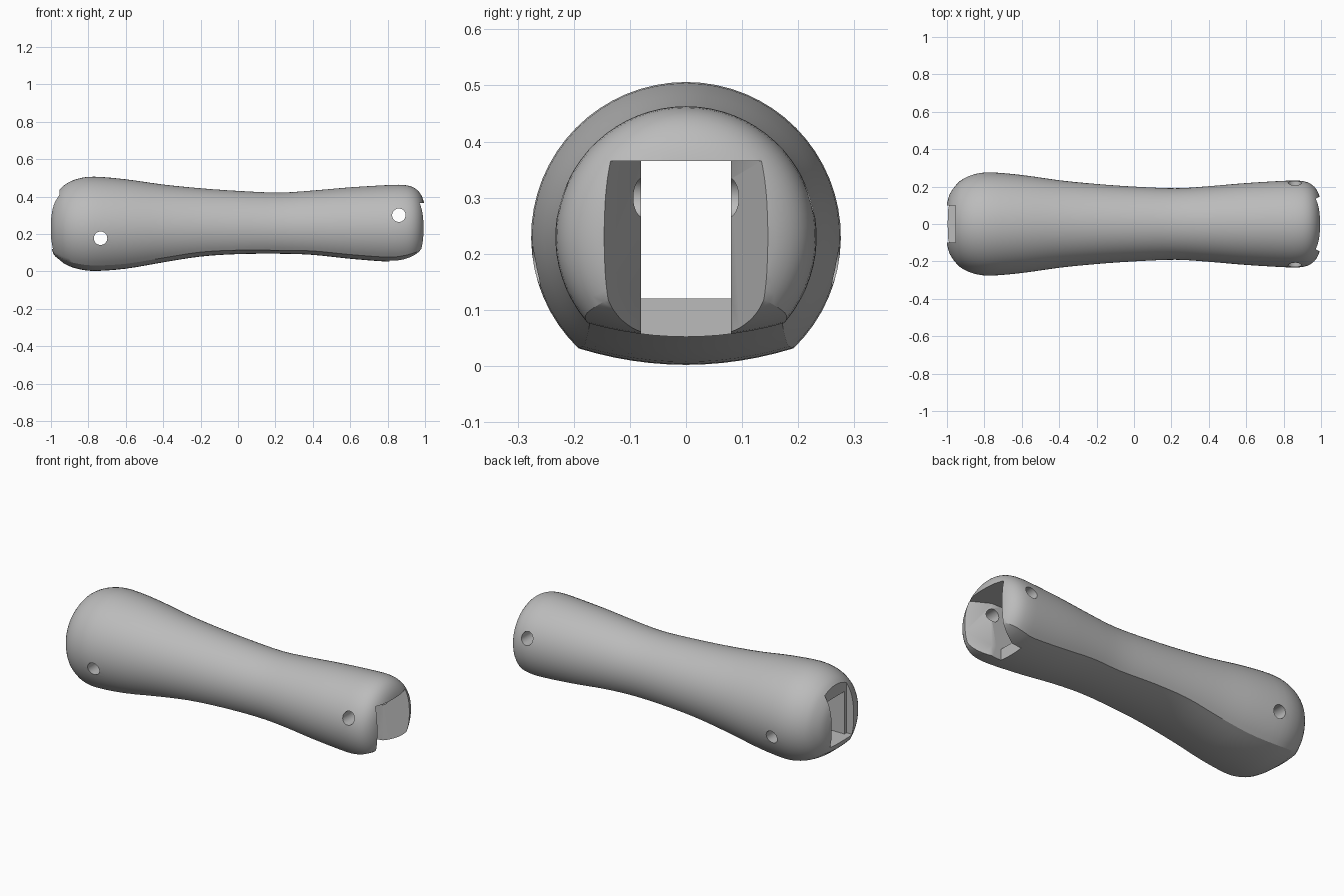
import bpy, bmesh, math

if "Cube" in bpy.data.objects:
    bpy.data.objects.remove(bpy.data.objects["Cube"])

grey = bpy.data.materials.new("plain grey")
grey.use_nodes = True
COLOUR = (0.5, 0.5, 0.5, 1)
grey.diffuse_color = COLOUR
grey.node_tree.nodes["Principled BSDF"].inputs["Base Color"].default_value = COLOUR

AXIS = 0.23      # height of the grip axis
CROWN = 0.8      # curvature of the flattened underside

# Stations along the grip: x, radius, height of the underside
STATIONS = [
    (-1, .11, .135), (-.985, .16, .09), (-.955, .205, .062), (-.92, .237, .036),
    (-.86, .264, .014), (-.77, .276, .002), (-.6, .262, .014), (-.4, .234, .048),
    (-.2, .214, .079), (0, .2, .092), (.22, .191, .094), (.4, .202, .088),
    (.6, .219, .067), (.8, .231, .052), (.88, .232, .057), (.93, .222, .07),
    (.965, .198, .089), (.988, .16, .115), (1, .11, .14),
]


def catmull(p0, p1, p2, p3, t):
    return tuple(.5 * (2*b + (c - a)*t + (2*a - 5*b + 4*c - d)*t*t + (3*b - a - 3*c + d)*t**3)
                 for a, b, c, d in zip(p0, p1, p2, p3))


def smooth_stations(points, steps):
    padded = [points[0]] + points + [points[-1]]
    out = []
    for i in range(len(points) - 1):
        out += [catmull(*padded[i:i + 4], s / steps) for s in range(steps)]
    return out + [points[-1]]


def section(x, r, base, upper=48, lower=12):
    """Round section whose underside is a shallow arc meeting it at two edges."""
    drop = AXIS - base
    # Solve y*y + (base + CROWN*y*y - AXIS)^2 = r*r for y*y
    k = 1 - 2 * CROWN * drop
    yy = (-k + math.sqrt(k*k + 4 * CROWN**2 * (r*r - drop*drop))) / (2 * CROWN**2)
    edge = math.sqrt(yy)
    start = math.atan2(base + CROWN * yy - AXIS, edge)
    sweep = math.pi - 2 * start
    ring = []
    for i in range(upper + 1):
        a = start + sweep * i / upper
        ring.append((x, r * math.cos(a), AXIS + r * math.sin(a)))
    for i in range(1, lower):
        y = -edge + 2 * edge * i / lower
        ring.append((x, y, base + CROWN * y * y))
    return ring


def finish(bm, name):
    bmesh.ops.recalc_face_normals(bm, faces=bm.faces)
    mesh = bpy.data.meshes.new(name)
    bm.to_mesh(mesh)
    bm.free()
    mesh.materials.append(grey)
    obj = bpy.data.objects.new(name, mesh)
    bpy.context.collection.objects.link(obj)
    return obj


def prism(name, outline, bottom, top):
    """Extrude an xy outline between two heights."""
    bm = bmesh.new()
    face = bm.faces.new([bm.verts.new((x, y, bottom)) for x, y in outline])
    grown = bmesh.ops.extrude_face_region(bm, geom=[face])["geom"]
    bmesh.ops.translate(bm, vec=(0, 0, top - bottom),
                        verts=[v for v in grown if isinstance(v, bmesh.types.BMVert)])
    return finish(bm, name)


def mirrored(half):
    return half + [(x, -y) for x, y in reversed(half)]


# Grip body
bm = bmesh.new()
rings = [[bm.verts.new(p) for p in section(*s)] for s in smooth_stations(STATIONS, 3)]
n = len(rings[0])
for a, b in zip(rings, rings[1:]):
    for i in range(n):
        j = (i + 1) % n
        bm.faces.new((a[i], a[j], b[j], b[i]))
bm.faces.new(rings[0])
bm.faces.new(rings[-1])
grip = finish(bm, "handle_grip")

# Channel, flared mouth open below, and end pocket
cutters = [
    prism("channel_cutter", mirrored([(-1.1, .08), (.9, .08)]), .12, .365),
    prism("mouth_cutter", mirrored([(.81, .08), (.87, .08), (1.05, .177)]), -.1, .365),
    prism("pocket_cutter", mirrored([(-1.1, .1), (-.955, .1)]), .12, .6),
]

# Cross pin holes
for name, x, z in (("front_pin_cutter", .86, .30), ("rear_pin_cutter", -.735, .177)):
    bpy.ops.mesh.primitive_cylinder_add(vertices=32, radius=.036, depth=1,
                                        location=(x, 0, z), rotation=(math.pi / 2, 0, 0))
    pin = bpy.context.object
    pin.name = name
    pin.data.materials.append(grey)
    cutters.append(pin)

for cutter in cutters:
    mod = grip.modifiers.new(cutter.name, "BOOLEAN")
    mod.operation = "DIFFERENCE"
    mod.solver = "EXACT"
    mod.object = cutter

# Apply the cuts, drop the cutters and shade
bpy.ops.object.select_all(action="DESELECT")
grip.select_set(True)
bpy.context.view_layer.objects.active = grip
for mod in list(grip.modifiers):
    bpy.ops.object.modifier_apply(modifier=mod.name)
for cutter in cutters:
    bpy.data.objects.remove(cutter)
bpy.ops.object.shade_smooth_by_angle(angle=math.radians(30))
